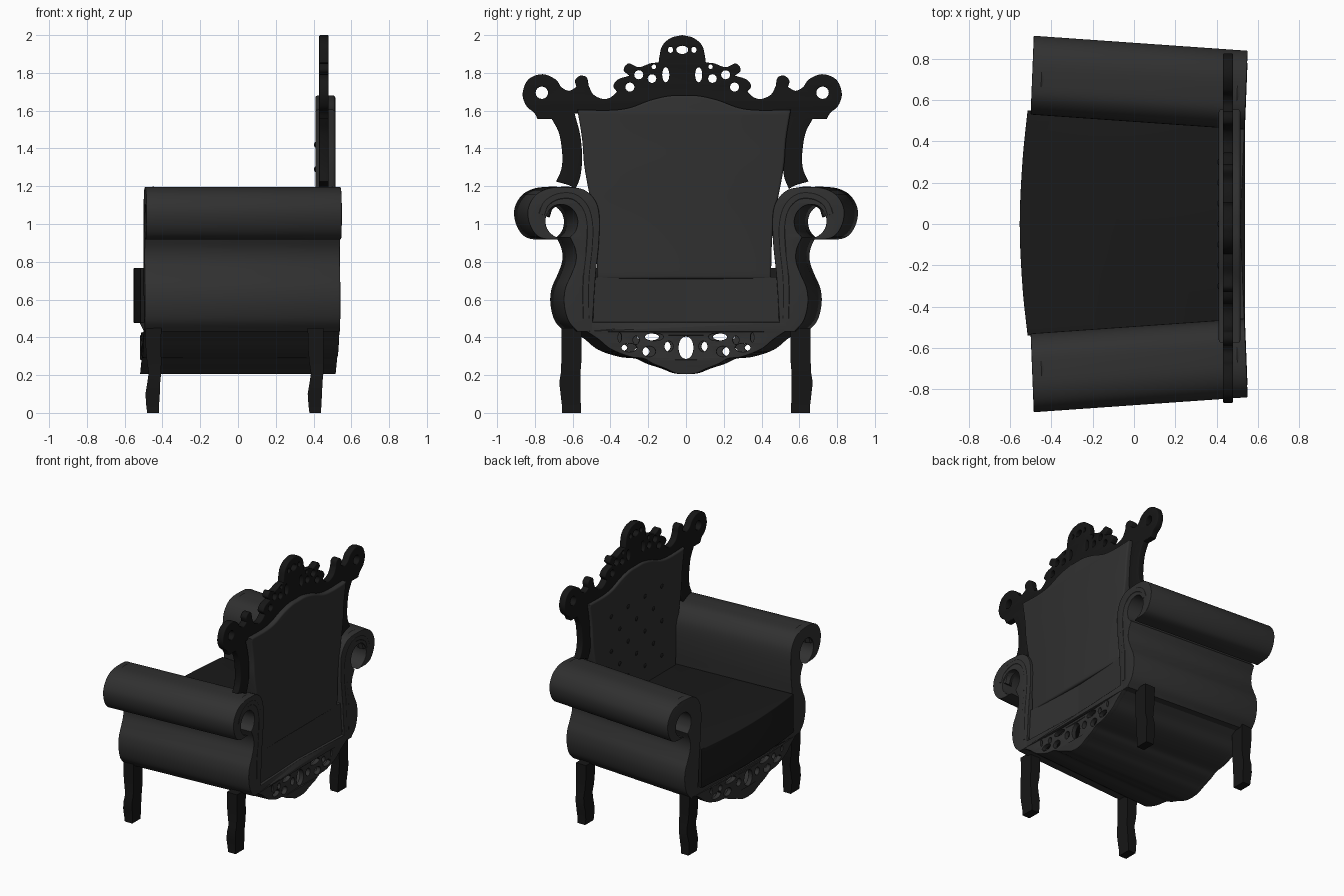
import bpy, bmesh, math
from mathutils import Matrix, Vector

if "Cube" in bpy.data.objects:
    bpy.data.objects.remove(bpy.data.objects["Cube"])


def material(name, v):
    m = bpy.data.materials.new(name)
    m.diffuse_color = (v, v, v, 1)
    m.use_nodes = True
    m.node_tree.nodes["Principled BSDF"].inputs["Base Color"].default_value = m.diffuse_color
    return m


FABRIC, WOOD, SEAT = material("fabric", .03), material("wood", .008), material("seat_fabric", .01)
SIDE = Matrix(((0, 0, 1, 0), (1, 0, 0, 0), (0, 1, 0, 0), (0, 0, 0, 1)))   # outline (y, z), depth along x


def smooth(pts, n=5):
    """Catmull-Rom through the points."""
    p = [Vector(q) for q in pts]
    p = [2 * p[0] - p[1]] + p + [2 * p[-1] - p[-2]]
    out = []
    for a, b, c, d in zip(p, p[1:], p[2:], p[3:]):
        for i in range(n):
            t = i / n
            out.append(.5 * (2 * b + (c - a) * t + (2 * a - 5 * b + 4 * c - d) * t * t
                             + (3 * b - a - 3 * c + d) * t ** 3))
    return out + [p[-2]]


def path(*segments):
    """Smooth runs joined with sharp corners."""
    out = []
    for s in segments:
        for q in (smooth(s) if len(s) > 2 else [Vector(q) for q in s]):
            if not out or (q - out[-1]).length > 1e-4:
                out.append(q)
    return out


def mirrored(half):
    return half + [Vector((-p.x, p.y)) for p in reversed(half) if abs(p.x) > 1e-4]


def ellipse(cx, cy, rx, ry, n=16):
    return [Vector((cx + rx * math.cos(2 * math.pi * i / n), cy + ry * math.sin(2 * math.pi * i / n)))
            for i in range(n)]


def both_sides(holes):
    return [ellipse(s * c[0], *c[1:]) for c in holes for s in ((1, -1) if c[0] else (1,))]


def splay(p):
    """The body opens toward the chair front (-x)."""
    s = math.copysign(min(1, abs(p.y) / .4), p.y)
    return Vector((p.x + .04 * abs(p.y), p.y - .07 * p.x * s, p.z))


def finish(name, mesh, mat, warp=None):
    if warp:
        for v in mesh.vertices:
            v.co = warp(v.co)
    bm = bmesh.new()
    bm.from_mesh(mesh)
    bmesh.ops.remove_doubles(bm, verts=bm.verts, dist=1e-5)
    bmesh.ops.recalc_face_normals(bm, faces=bm.faces)
    bm.to_mesh(mesh)
    bm.free()
    mesh.materials.clear()
    mesh.materials.append(mat)
    mesh.shade_smooth()
    mesh.set_sharp_from_angle(angle=math.radians(35))
    o = bpy.data.objects.new(name, mesh)
    bpy.context.collection.objects.link(o)
    return o


def curve_mesh(cu, m):
    tmp = bpy.data.objects.new("tmp", cu)
    bpy.context.collection.objects.link(tmp)
    bpy.context.view_layer.update()
    mesh = bpy.data.meshes.new_from_object(tmp.evaluated_get(bpy.context.evaluated_depsgraph_get()))
    bpy.data.objects.remove(tmp)
    mesh.transform(m)
    return mesh


def add_spline(cu, pts, cyclic=True):
    s = cu.splines.new('POLY')
    s.points.add(len(pts) - 1)
    for sp, p in zip(s.points, pts):
        sp.co = (p.x, p.y, 0, 1)
    s.use_cyclic_u = cyclic


def slab(name, outlines, lo, hi, mat, bevel=0, warp=None, m=SIDE):
    """Filled outline, with holes, extruded from lo to hi."""
    cu = bpy.data.curves.new(name, 'CURVE')
    cu.dimensions, cu.fill_mode = '2D', 'BOTH'
    cu.extrude, cu.bevel_depth, cu.offset = (hi - lo) / 2 - bevel, bevel, -bevel
    cu.bevel_resolution = 2
    for o in outlines:
        add_spline(cu, o)
    return finish(name, curve_mesh(cu, m @ Matrix.Translation((0, 0, (lo + hi) / 2))), mat, warp)


# carved back frame: crest, corner scrolls and side posts
crest = path(
    [(0, 2), (.06, 1.985), (.105, 1.945), (.12, 1.89), (.125, 1.855)],
    [(.125, 1.855), (.17, 1.85), (.23, 1.83), (.285, 1.85), (.31, 1.815), (.28, 1.785)],
    [(.28, 1.785), (.34, 1.765), (.365, 1.73), (.345, 1.70)],
    [(.345, 1.70), (.38, 1.67), (.42, 1.662), (.47, 1.685), (.495, 1.73)],
    [(.495, 1.73), (.505, 1.775), (.54, 1.785), (.567, 1.76), (.56, 1.725)],
    [(.56, 1.725), (.60, 1.705), (.64, 1.725), (.67, 1.765), (.74, 1.793), (.815, 1.765), (.845, 1.69),
     (.825, 1.625), (.785, 1.59), (.765, 1.555)],
    [(.765, 1.555), (.69, 1.555)],
    [(.69, 1.555), (.652, 1.48), (.635, 1.37), (.64, 1.29), (.668, 1.225)],
    [(.668, 1.225), (.60, 1.205), (.565, 1.185)],
    [(.565, 1.185), (.54, 1.25), (.53, 1.35), (.54, 1.47), (.57, 1.585)],
    [(.57, 1.585), (0, 1.585)])
crest_holes = both_sides([(0, 1.922, .032, .022), (.062, 1.922, .014, .016), (.087, 1.79, .019, .04),
                          (.16, 1.77, .023, .023), (.15, 1.832, .012, .012), (.23, 1.79, .024, .024),
                          (.277, 1.725, .024, .024), (.743, 1.695, .033, .033)])
slab("back_frame", [mirrored(crest)] + crest_holes, .43, .48, WOOD, .006).location.y = -.02

# upholstered back
back = path([(0, 1.68), (.08, 1.678), (.18, 1.655), (.29, 1.615), (.40, 1.602), (.565, 1.605)],
            [(.565, 1.605), (.54, 1.45), (.53, 1.32), (.51, 1.2), (.48, 1.05), (.465, .9), (.46, .71)],
            [(.46, .71), (0, .71)])
slab("back_cushion", [mirrored(back)], .41, .515, FABRIC, .012).location.y = -.01

# tufting buttons
for row in range(5):
    for k in range(4 - row % 2):
        bm = bmesh.new()
        y = (k - (3 - row % 2) / 2) * .2
        bmesh.ops.create_uvsphere(bm, u_segments=12, v_segments=8, radius=.016,
                                  matrix=Matrix.Translation((.411, y, .9 + row * .13)) @ Matrix.Diagonal((.5, 1, 1, 1)))
        mesh = bpy.data.meshes.new("button")
        bm.to_mesh(mesh)
        bm.free()
        finish("button", mesh, WOOD)

# scrolled arms: hook-shaped section running front to back
arm = path([(.53, .43), (.53, .48), (.515, .72), (.497, .9), (.495, 1.05), (.52, 1.13), (.58, 1.183), (.67, 1.195),
            (.76, 1.19), (.83, 1.155), (.87, 1.09), (.87, 1.02), (.84, .955), (.79, .922), (.685, .917)],
           [(.685, .917), (.74, .94), (.775, .985), (.775, 1.045), (.735, 1.095), (.675, 1.1), (.63, 1.07),
            (.61, 1.02), (.62, .965), (.65, .93)],
           [(.65, .93), (.622, .865), (.62, .8), (.645, .73), (.675, .66), (.682, .58), (.66, .49), (.61, .43)])
roll = path([(.565, .5), (.565, .7), (.547, .88), (.545, 1.0), (.57, 1.09), (.63, 1.145), (.71, 1.147),
             (.775, 1.11), (.8, 1.05)])
for side in (1, -1):
    tag = "left" if side < 0 else "right"
    flip = lambda pts: [Vector((side * p.x, p.y)) for p in pts]
    slab(tag + "_arm", [flip(arm)], -.52, .515, FABRIC, .004, splay)
    for x in (-.475, .472):
        cu = bpy.data.curves.new("roll", 'CURVE')
        cu.dimensions, cu.bevel_depth, cu.bevel_resolution, cu.use_fill_caps = '3D', .047, 3, True
        add_spline(cu, flip(roll), False)
        finish(tag + "_arm_scroll", curve_mesh(cu, Matrix.Translation((x, 0, 0)) @ SIDE), FABRIC, splay)

# pierced skirt at front and rear, with the closed underside between
lower = smooth([(0, .205), (.06, .21), (.12, .235), (.19, .26), (.245, .287), (.325, .297), (.43, .335), (.5, .39),
                (.56, .43)])
skirt = lower + [Vector((.56, .48)), Vector((0, .48))]
skirt_holes = both_sides([(0, .345, .044, .06), (.185, .402, .055, .02), (.215, .325, .038, .028),
                          (.1, .352, .025, .028), (.33, .345, .045, .022), (.385, .4, .01, .025),
                          (.29, .385, .018, .022)])
for name, lo, hi in (("front_skirt", -.52, -.485), ("rear_skirt", .48, .515)):
    slab(name, [mirrored(skirt)] + skirt_holes, lo, hi, FABRIC, .003, splay)
shell = lower + [p + Vector((0, .014)) for p in reversed(lower)]
for side in (1, -1):
    slab("underside", [[Vector((side * p.x, p.y)) for p in shell]], -.515, .51, FABRIC, 0, splay)

# rear panel below the back, in two angled halves
for side in (1, -1):
    panel = [Vector((0, .47)), Vector((side * .54, .47)), Vector((side * .53, .72)), Vector((0, .72))]
    slab("rear_panel", [panel], .45, .495, FABRIC, 0, splay)

# seat cushion with bowed front
bow = smooth([(-.515, .55), (-.54, .3), (-.553, 0), (-.54, -.3), (-.515, -.54)])
slab("seat", [bow + [Vector((.42, -.48)), Vector((.42, .49))]], .475, .768, SEAT, .006, m=Matrix())

# curved square legs: (z, x centre offset, y offset outward, half width x, half width y)
SECTIONS = [(0, -.002, 0, .031, .05), (.04, -.004, 0, .034, .05), (.1, -.004, .004, .038, .053),
            (.16, .002, .008, .034, .056), (.21, .008, .004, .033, .052), (.27, .004, 0, .038, .053),
            (.35, 0, 0, .041, .053), (.45, 0, 0, .042, .053)]
for name, x in (("front_leg", -.448), ("rear_leg", .411)):
    for side in (1, -1):
        bm = bmesh.new()
        rings = [[bm.verts.new((x + dx + sx * hx, side * (.607 + dy) + sy * hy, z))
                  for sx, sy in ((-1, -1), (1, -1), (1, 1), (-1, 1))] for z, dx, dy, hx, hy in SECTIONS]
        for a, b in zip(rings, rings[1:]):
            for i in range(4):
                j = (i + 1) % 4
                bm.faces.new((a[i], a[j], b[j], b[i]))
        bm.faces.new(rings[0])
        bm.faces.new(rings[-1])
        mesh = bpy.data.meshes.new(name)
        bm.to_mesh(mesh)
        bm.free()
        finish(name, mesh, WOOD)
